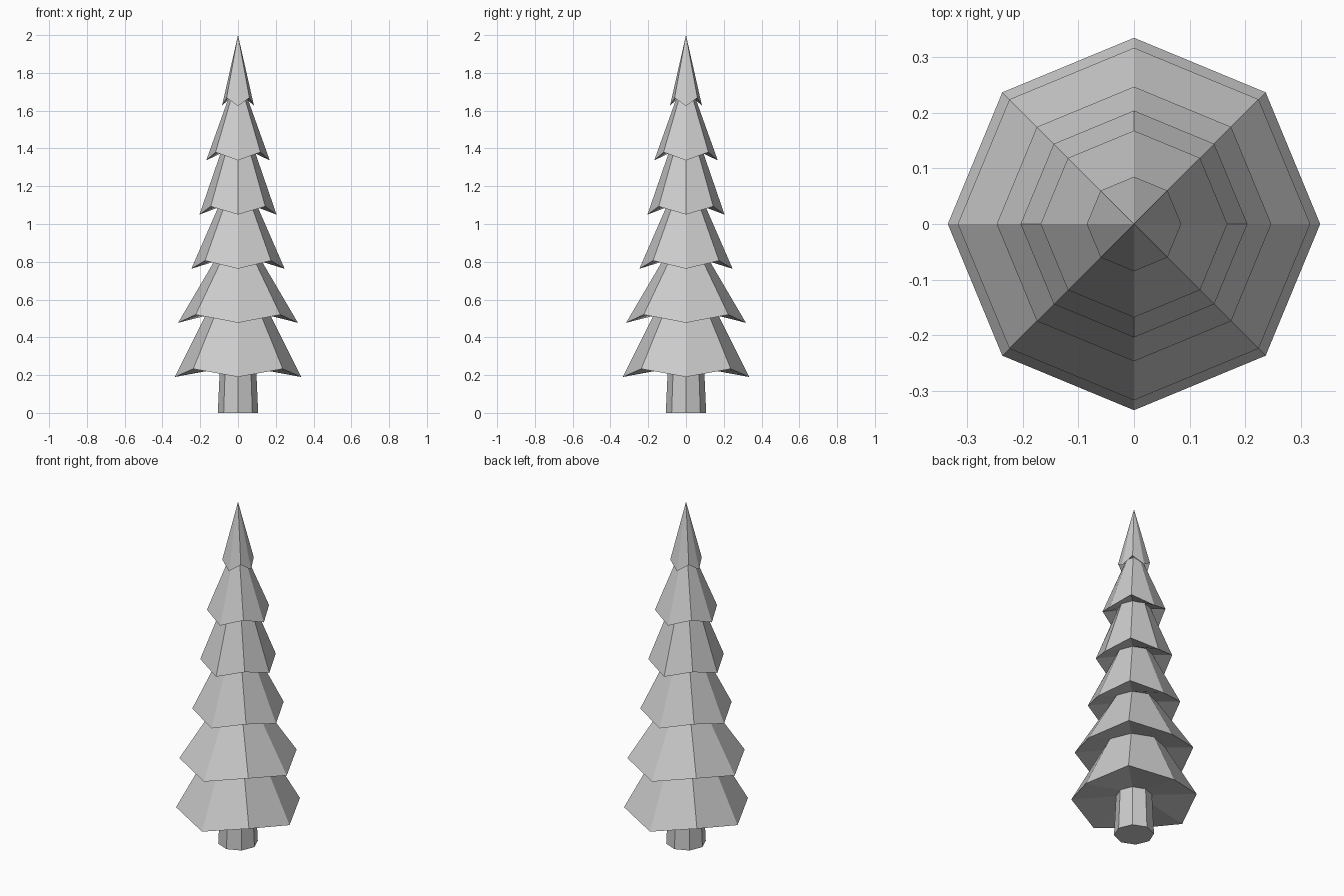
import bpy
import bmesh
from math import sin, cos, pi

if "Cube" in bpy.data.objects:
    bpy.data.objects.remove(bpy.data.objects["Cube"])

SIDES = 8


def loft(name, rings, tip_z=None):
    """Bridge octagonal rings (radius, z at points, z at diagonals) bottom to top."""
    bm = bmesh.new()
    loops = []
    for r, z_point, z_diag in rings:
        loops.append([
            bm.verts.new((r * cos(2 * pi * i / SIDES),
                          r * sin(2 * pi * i / SIDES),
                          z_diag if i % 2 else z_point))
            for i in range(SIDES)])
    for low, high in zip(loops, loops[1:]):
        for i in range(SIDES):
            j = (i + 1) % SIDES
            bm.faces.new((low[i], low[j], high[j], high[i]))
    bm.faces.new(loops[0][::-1])
    if tip_z is None:
        bm.faces.new(loops[-1])
    else:
        tip = bm.verts.new((0, 0, tip_z))
        for i in range(SIDES):
            bm.faces.new((loops[-1][i], loops[-1][(i + 1) % SIDES], tip))
    bmesh.ops.recalc_face_normals(bm, faces=bm.faces)
    mesh = bpy.data.meshes.new(name)
    bm.to_mesh(mesh)
    bm.free()
    obj = bpy.data.objects.new(name, mesh)
    bpy.context.collection.objects.link(obj)
    return obj


# Trunk: slightly tapered octagonal post
loft("trunk", [(0.107, 0, 0), (0.095, 0.26, 0.26)])

# Foliage: six stacked skirts as (neck radius below, rim radius, rim height)
tiers = [
    (0.09, 0.335, 0.19),
    (0.167, 0.317, 0.477),
    (0.12, 0.247, 0.763),
    (0.10, 0.204, 1.05),
    (0.088, 0.168, 1.337),
    (0.047, 0.085, 1.625),
]
rings = []
for neck, rim, z in tiers:
    rings.append((neck, z + 0.05, z + 0.05))   # recessed neck
    rings.append((rim, z, z + 0.043))          # drooping points, raised diagonals
loft("foliage", rings, tip_z=2.0)
